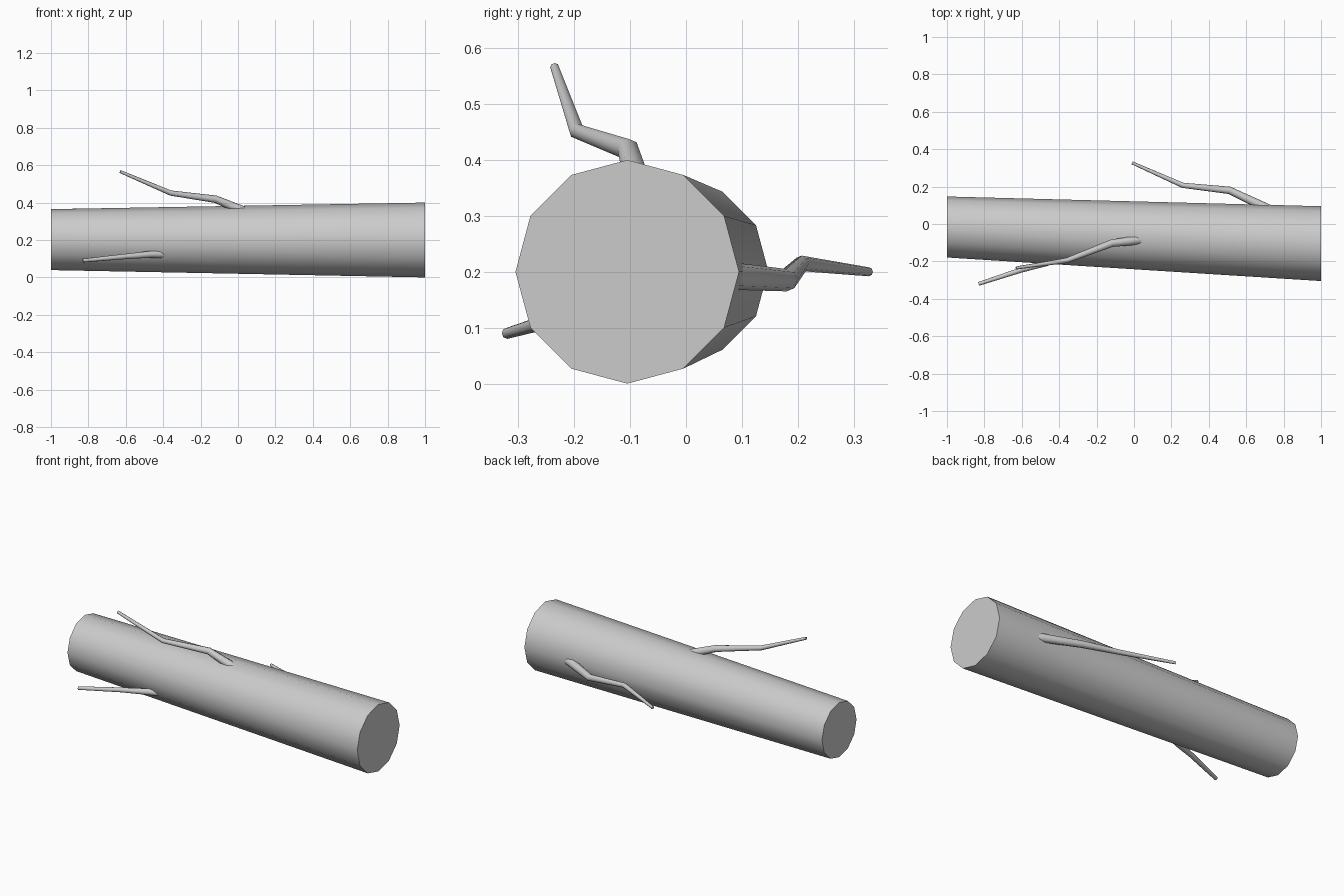
import bpy, bmesh, math
from mathutils import Vector

if "Cube" in bpy.data.objects:
    bpy.data.objects.remove(bpy.data.objects["Cube"])

def tube(name, points, sides, axis=None):
    """Tapered tube through (x, y, z, radius) points, capped at both ends."""
    pos = [Vector(p[:3]) for p in points]
    bm = bmesh.new()
    rings = []
    for i, p in enumerate(points):
        before = (pos[i] - pos[i - 1]).normalized() if i else None
        after = (pos[i + 1] - pos[i]).normalized() if i + 1 < len(pos) else None
        t = axis or ((before or after) + (after or before)).normalized()
        v = (Vector((0, 0, 1)) - t * t.z).normalized()
        u = t.cross(v)
        rings.append([bm.verts.new(pos[i] + p[3] * (math.cos(a) * v + math.sin(a) * u))
                      for a in (2 * math.pi * k / sides for k in range(sides))])
    for r0, r1 in zip(rings, rings[1:]):
        for k in range(sides):
            n = (k + 1) % sides
            bm.faces.new((r0[k], r0[n], r1[n], r1[k]))
    bm.faces.new(rings[0])
    bm.faces.new(rings[-1])
    bmesh.ops.recalc_face_normals(bm, faces=bm.faces)
    mesh = bpy.data.meshes.new(name)
    bm.to_mesh(mesh)
    bm.free()
    obj = bpy.data.objects.new(name, mesh)
    bpy.context.collection.objects.link(obj)
    bpy.ops.object.select_all(action='DESELECT')
    obj.select_set(True)
    bpy.context.view_layer.objects.active = obj
    bpy.ops.object.shade_smooth_by_angle(angle=math.radians(50))
    return obj

# Trunk: tapered twelve-sided log with upright end cuts
tube("log_trunk", [(-1, -0.016, 0.202, 0.163), (1, -0.105, 0.2, 0.2)], 12, Vector((1, 0, 0)))

# Twigs: bent tapering tubes rooted inside the trunk
tube("top_branch", [(0.03, -0.085, 0.355, 0.025), (-0.12, -0.103, 0.418, 0.02),
                    (-0.36, -0.195, 0.451, 0.014), (-0.63, -0.235, 0.566, 0.008)], 8)
tube("back_branch", [(0.73, 0.075, 0.193, 0.025), (0.51, 0.18, 0.185, 0.02),
                     (0.26, 0.207, 0.215, 0.014), (-0.01, 0.327, 0.2, 0.008)], 8)
tube("front_branch", [(-0.38, -0.165, 0.124, 0.022), (-0.47, -0.208, 0.123, 0.018),
                      (-0.60, -0.245, 0.112, 0.014), (-0.83, -0.32, 0.09, 0.01)], 8)
